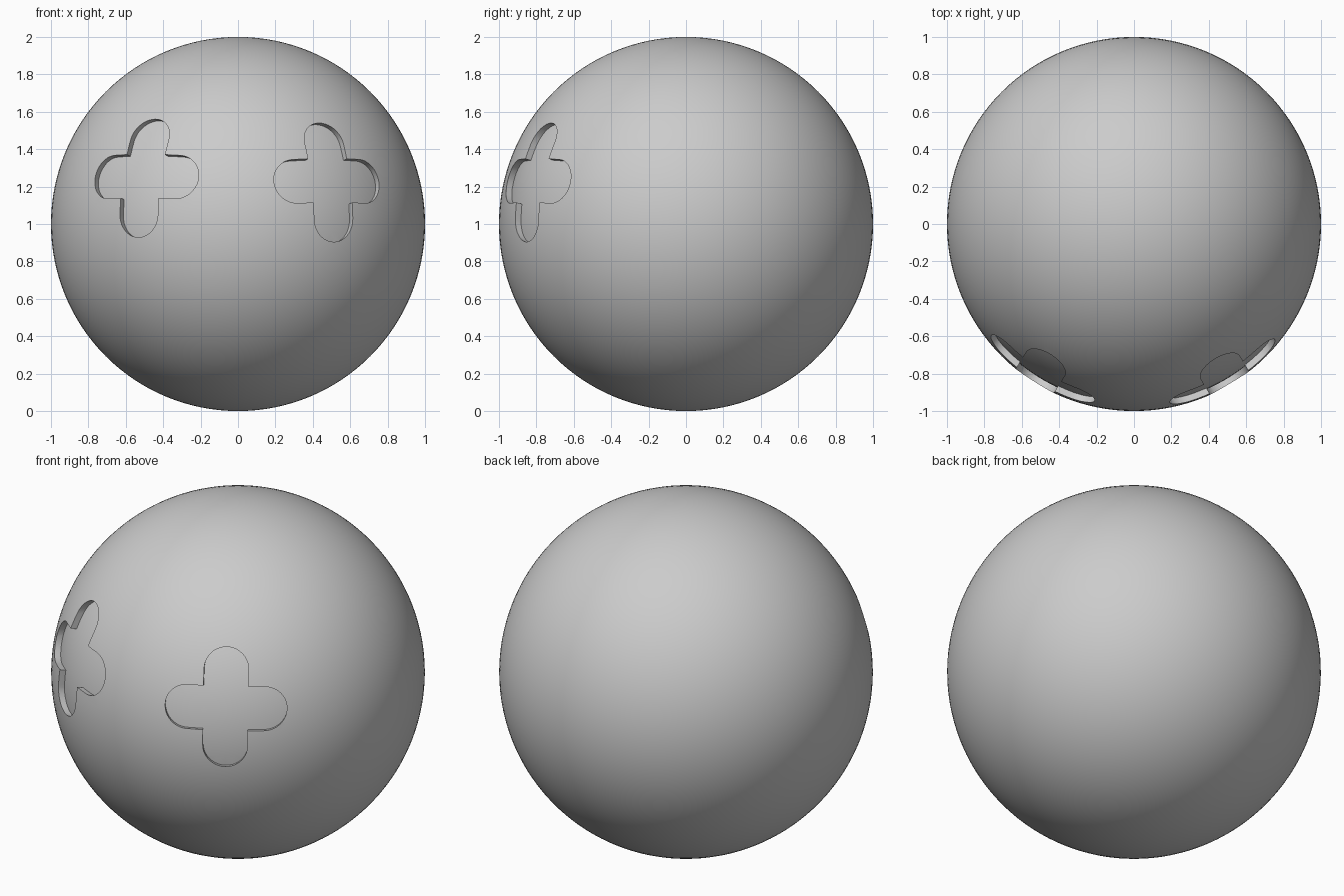
import bpy, bmesh
from math import sin, cos, pi, radians
from mathutils import Matrix, Vector

if "Cube" in bpy.data.objects:
    bpy.data.objects.remove(bpy.data.objects["Cube"])

DEPTH = 0.035
CENTRE = Vector((0, 0, 1))


def ball(name, radius):
    bpy.ops.mesh.primitive_uv_sphere_add(segments=128, ring_count=64, radius=radius, location=CENTRE)
    ob = bpy.context.object
    ob.name = name
    return ob


def cut(target, cutter):
    mod = target.modifiers.new("cut", 'BOOLEAN')
    mod.operation = 'DIFFERENCE'
    mod.solver = 'EXACT'
    mod.object = cutter
    bpy.context.view_layer.objects.active = target
    bpy.ops.object.modifier_apply(modifier=mod.name)


def cross_prism(name, azimuth, elevation, half_len=0.327, half_w=0.12, steps=20):
    # Plus outline with round arm ends, in local x/y
    outline = []
    for k in range(4):
        turn = Matrix.Rotation(k * pi / 2, 3, 'Z')
        arm = [Vector((half_len - half_w + half_w * cos(a), half_w * sin(a), 0))
               for a in (-pi / 2 + pi * i / steps for i in range(steps + 1))]
        arm.append(Vector((half_w, half_w, 0)))
        outline += [turn @ p for p in arm]
    # Local z points outwards from the ball's centre
    out = Vector((sin(azimuth) * cos(elevation), -cos(azimuth) * cos(elevation), sin(elevation)))
    right = Vector((cos(azimuth), sin(azimuth), 0))
    basis = Matrix((right, out.cross(right), out)).transposed()
    bm = bmesh.new()
    verts = [bm.verts.new(CENTRE + basis @ (p + Vector((0, 0, 0.8)))) for p in outline]
    face = bm.faces.new(verts)
    top = bmesh.ops.extrude_face_region(bm, geom=[face])["geom"]
    bmesh.ops.translate(bm, vec=out * 0.4, verts=[g for g in top if isinstance(g, bmesh.types.BMVert)])
    bmesh.ops.recalc_face_normals(bm, faces=bm.faces[:])
    mesh = bpy.data.meshes.new(name)
    bm.to_mesh(mesh)
    bm.free()
    ob = bpy.data.objects.new(name, mesh)
    bpy.context.collection.objects.link(ob)
    return ob


# Main ball, and the inner ball that shapes the recess floors
body = ball("ball", 1.0)
floor = ball("recess_floor_cutter", 1.0 - DEPTH)

# Two cross-shaped recesses
for name, az, el in (("left_cross_cutter", -32.3, 15.0), ("right_cross_cutter", 31.0, 13.6)):
    cutter = cross_prism(name, radians(az), radians(el))
    cut(cutter, floor)
    cut(body, cutter)
    bpy.data.objects.remove(cutter)
bpy.data.objects.remove(floor)

# Smooth ball with crisp recess edges
bpy.ops.object.select_all(action='DESELECT')
body.select_set(True)
bpy.context.view_layer.objects.active = body
bpy.ops.object.shade_smooth_by_angle(angle=radians(30))
